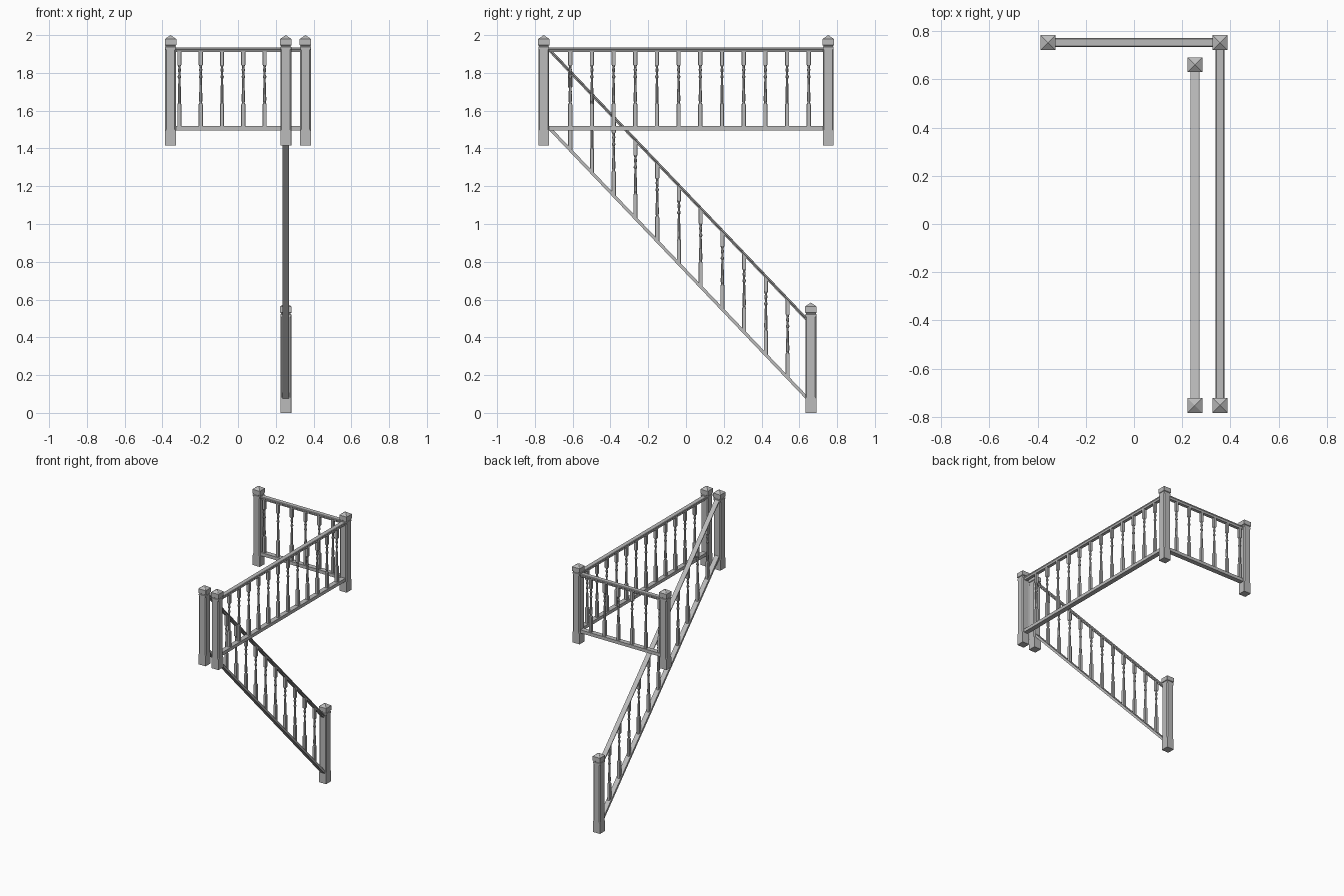
import bpy, bmesh
from math import cos, sin, pi
from mathutils import Vector

cube = bpy.data.objects.get("Cube")
if cube:
    bpy.data.objects.remove(cube, do_unlink=True)

grey = bpy.data.materials.new("painted_grey")
grey.use_nodes = True
colour = (0.5, 0.5, 0.5, 1)
grey.diffuse_color = colour
grey.node_tree.nodes["Principled BSDF"].inputs["Base Color"].default_value = colour


def loft(name, rings):
    """Skin a list of equal-length rings and cap both ends."""
    bm = bmesh.new()
    loops = [[bm.verts.new(p) for p in ring] for ring in rings]
    n = len(loops[0])
    for a, b in zip(loops, loops[1:]):
        for i in range(n):
            j = (i + 1) % n
            bm.faces.new((a[i], a[j], b[j], b[i]))
    bm.faces.new(loops[0][::-1])
    bm.faces.new(loops[-1])
    bmesh.ops.remove_doubles(bm, verts=bm.verts, dist=1e-5)
    bmesh.ops.recalc_face_normals(bm, faces=bm.faces)
    mesh = bpy.data.meshes.new(name)
    bm.to_mesh(mesh)
    bm.free()
    mesh.materials.append(grey)
    obj = bpy.data.objects.new(name, mesh)
    bpy.context.collection.objects.link(obj)
    return obj


def square_ring(h, c, z):
    """Square of half width h with corners cut by c."""
    k = h - c
    return [(h, -k, z), (h, k, z), (k, h, z), (-k, h, z),
            (-h, k, z), (-h, -k, z), (-k, -h, z), (k, -h, z)]


def round_ring(r, z):
    return [(r * cos(a), r * sin(a), z)
            for a in (pi / 4 * (i - 0.5) for i in range(8))]


# Posts: stopped corner chamfers, grooved cap and a pyramid top
HALF = 0.029
POST = [(HALF, .0002, 0), (HALF, .0002, .075), (HALF, .007, .085),
        (HALF, .007, .505), (HALF, .0002, .515), (HALF, .0002, .522),
        (.026, .0002, .524), (.026, .0002, .528), (.0305, .0002, .531),
        (.0305, .0002, .563), (.0006, .0002, .584)]


def post(name, x, y, z):
    loft(name, [square_ring(*p) for p in POST]).location = (x, y, z)


# Rails: cross-section swept along a line, with vertical end faces
HANDRAIL = [(-.012, -.012), (.012, -.012), (.014, -.003), (.018, .001),
            (.018, .009), (.015, .012), (-.015, .012), (-.018, .009),
            (-.018, .001), (-.014, -.003)]
BASE_RAIL = [(-.018, -.012), (.018, -.012), (.018, .012), (-.018, .012)]


def rail(name, section, start, end):
    start, end = Vector(start), Vector(end)
    across = Vector((end - start).to_2d().normalized().to_3d())
    across = Vector((across.y, -across.x, 0))
    loft(name, [[p + across * s + Vector((0, 0, t)) for s, t in section]
                for p in (start, end)])


# Balusters: square blocks joined by a turned, tapering shaft
TURNING = [(.011, .127), (.0075, .134), (.0095, .145), (.0095, .165),
           (.0065, .245), (.006, .262), (.010, .268), (.010, .275),
           (.006, .281), (.0065, .295), (.009, .305), (.009, .312),
           (.006, .318), (.0075, .328)]
DROP = 0.414


def baluster(name, pos, slope):
    def tilted(z):
        return [(x, y, z + slope * y) for x, y, z in square_ring(.011, .002, z)]
    rings = [tilted(0), square_ring(.011, .002, .125)]
    rings += [round_ring(r, z) for r, z in TURNING]
    rings += [square_ring(.011, .002, .335), tilted(DROP)]
    loft(name, rings).location = pos


def railing(name, start, end, first, step, count):
    """Two rails and a row of balusters; start and end lie on the base rail."""
    start, end = Vector(start), Vector(end)
    lift = Vector((0, 0, DROP))
    rail(name + "_base_rail", BASE_RAIL, start, end)
    rail(name + "_handrail", HANDRAIL, start + lift, end + lift)
    run = end - start
    length = run.to_2d().length
    for i in range(count):
        baluster(f"{name}_baluster_{i + 1}",
                 start + run * ((first + step * i) / length), run.z / length)


X, Y, FLOOR, BASE = 0.357, 0.753, 1.416, 1.508
STAIR_X, STAIR_END = 0.253, 0.661

post("back_right_post", -X, Y, FLOOR)
post("back_left_post", X, Y, FLOOR)
post("front_left_post", X, -Y, FLOOR)
post("stair_top_post", STAIR_X, -Y, FLOOR)
post("stair_bottom_post", STAIR_X, STAIR_END, 0)

railing("landing_side", (X, -Y + .02, BASE), (X, Y - .02, BASE), .12, .1148, 12)
railing("landing_back", (-X + .02, Y, BASE), (X - .02, Y, BASE), .027, .1127, 6)
railing("stair", (STAIR_X, -Y + HALF, BASE),
        (STAIR_X, STAIR_END - HALF, BASE - 1.42), .111, .1151, 11)
